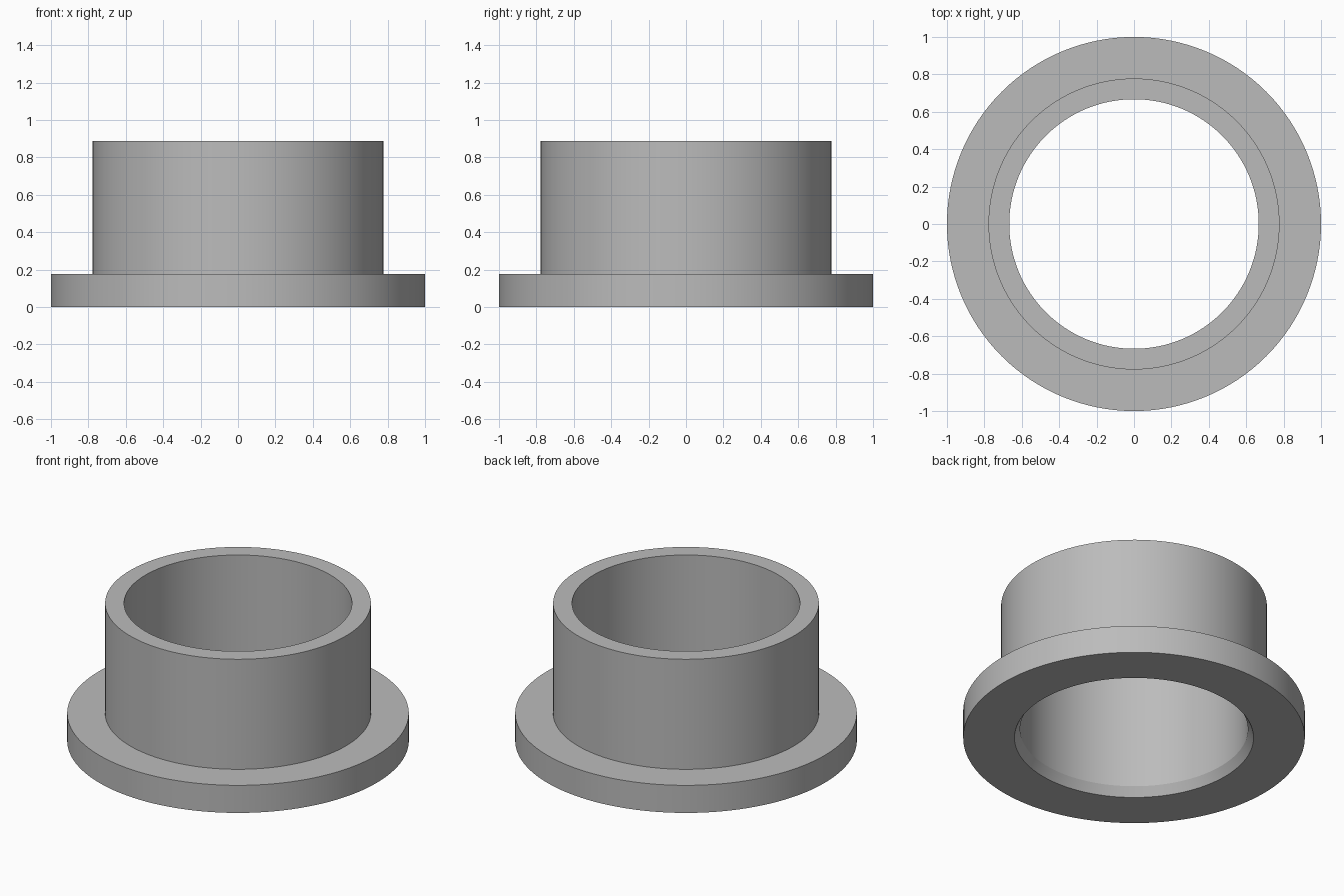
import bpy
import bmesh
import math

cube = bpy.data.objects.get("Cube")
if cube:
    bpy.data.objects.remove(cube, do_unlink=True)

SEGMENTS = 128

# Plain grey material
grey = bpy.data.materials.new("plain grey")
grey.use_nodes = True
colour = (0.5, 0.5, 0.5, 1)
grey.diffuse_color = colour
grey.node_tree.nodes["Principled BSDF"].inputs["Base Color"].default_value = colour

# Closed wall section as (radius, height): flange, sleeve, bore, lead-in chamfer
profile = [(0.7, 0), (1, 0), (1, 0.178), (0.778, 0.178),
           (0.778, 0.889), (0.667, 0.889), (0.667, 0.057)]


def revolve(name, section, material):
    """Spin a closed section around z into a solid ring."""
    bm = bmesh.new()
    rings = []
    for i in range(SEGMENTS):
        a = math.tau * i / SEGMENTS
        rings.append([bm.verts.new((r * math.cos(a), r * math.sin(a), z))
                      for r, z in section])
    n = len(section)
    for i in range(SEGMENTS):
        here, there = rings[i], rings[(i + 1) % SEGMENTS]
        for j in range(n):
            k = (j + 1) % n
            bm.faces.new((here[j], there[j], there[k], here[k]))
    bmesh.ops.recalc_face_normals(bm, faces=bm.faces)
    mesh = bpy.data.meshes.new(name)
    bm.to_mesh(mesh)
    bm.free()
    mesh.materials.append(material)
    obj = bpy.data.objects.new(name, mesh)
    bpy.context.collection.objects.link(obj)
    return obj


# Flanged sleeve
bushing = revolve("flanged_bushing", profile, grey)
bpy.ops.object.select_all(action="DESELECT")
bushing.select_set(True)
bpy.context.view_layer.objects.active = bushing
bpy.ops.object.shade_smooth_by_angle(angle=math.radians(25))
